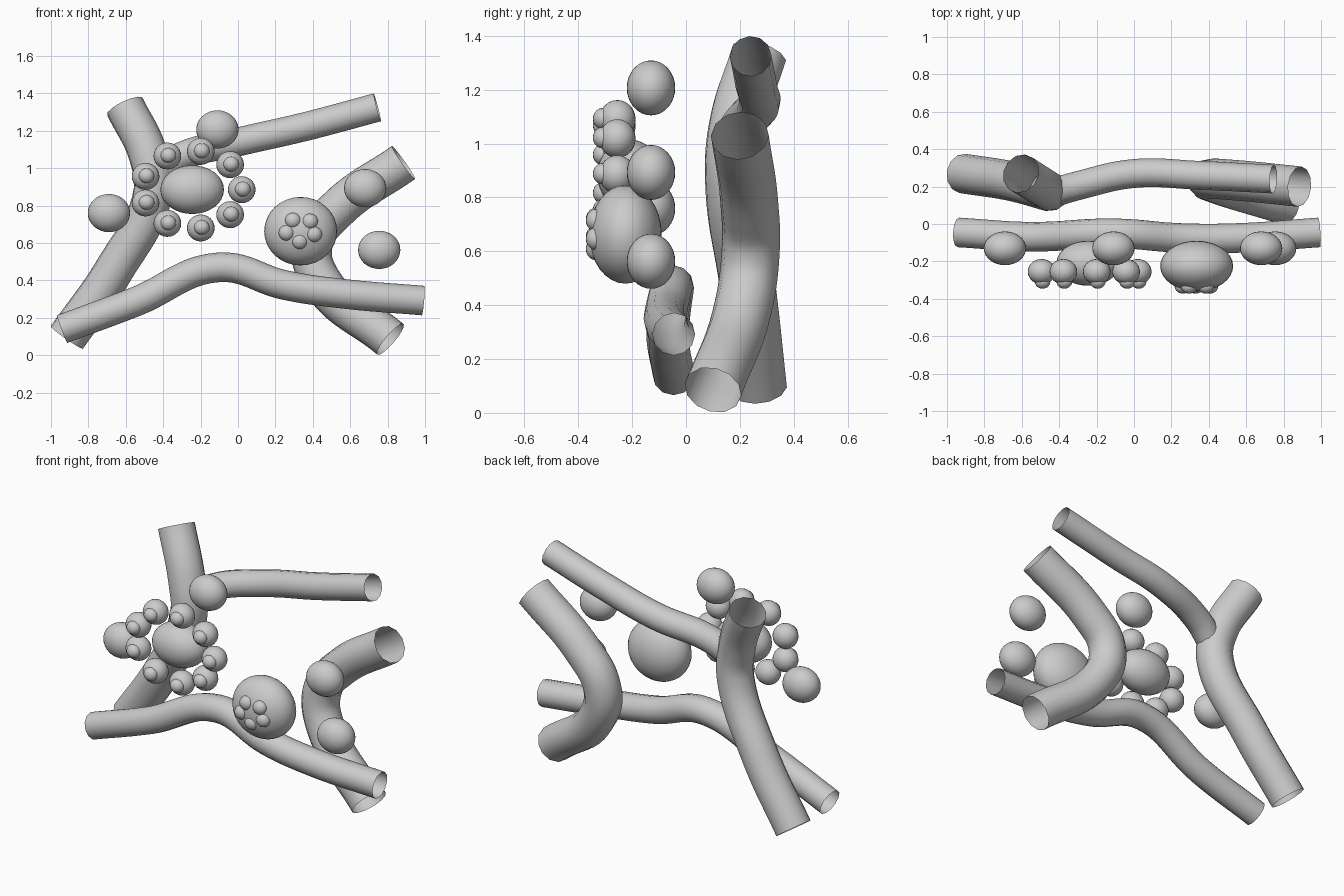
import bpy
from math import sin, cos, radians

cube = bpy.data.objects.get("Cube")
if cube:
    bpy.data.objects.remove(cube, do_unlink=True)

grey = bpy.data.materials.new("plain_grey")
grey.use_nodes = True
grey.diffuse_color = (0.6, 0.6, 0.6, 1)
grey.node_tree.nodes["Principled BSDF"].inputs["Base Color"].default_value = grey.diffuse_color


def ball(name, centre, radii, segments=32):
    """Smooth squashed sphere with its poles up and down."""
    bpy.ops.mesh.primitive_uv_sphere_add(segments=segments, ring_count=segments // 2,
                                         radius=1, location=centre)
    ob = bpy.context.object
    ob.name = name
    ob.scale = radii
    ob.data.materials.append(grey)
    bpy.ops.object.shade_smooth()
    return ob


def branch(name, radius, points):
    """Open-ended tube swept along a smooth path."""
    curve = bpy.data.curves.new(name, "CURVE")
    curve.dimensions = "3D"
    curve.bevel_depth = radius
    curve.bevel_resolution = 4
    curve.resolution_u = 10
    spline = curve.splines.new("BEZIER")
    spline.bezier_points.add(len(points) - 1)
    for bp, co in zip(spline.bezier_points, points):
        bp.co = co
        bp.handle_left_type = bp.handle_right_type = "AUTO"
    ob = bpy.data.objects.new(name, curve)
    bpy.context.collection.objects.link(ob)
    curve.materials.append(grey)
    bpy.ops.object.select_all(action="DESELECT")
    ob.select_set(True)
    bpy.context.view_layer.objects.active = ob
    bpy.ops.object.convert(target="MESH")
    bpy.ops.object.shade_smooth_by_angle(angle=radians(50))


# Branches
branch("main_branch", 0.106, [(-0.915, 0.27, 0.095), (-0.66, 0.23, 0.46),
                              (-0.455, 0.175, 0.87), (-0.48, 0.19, 1.07), (-0.605, 0.27, 1.33)])
branch("upper_twig", 0.077, [(-0.42, 0.17, 0.99), (-0.3, 0.205, 1.065), (0.0, 0.27, 1.14),
                             (0.35, 0.26, 1.22), (0.745, 0.24, 1.325)])
branch("bent_branch", 0.108, [(0.885, 0.2, 1.03), (0.53, 0.235, 0.78), (0.4, 0.24, 0.6),
                              (0.44, 0.215, 0.405), (0.815, 0.1, 0.085)])
branch("front_branch", 0.079, [(-0.94, -0.045, 0.14), (-0.55, -0.068, 0.285),
                               (-0.1, -0.05, 0.47), (0.25, -0.075, 0.375),
                               (0.55, -0.075, 0.33), (0.99, -0.045, 0.292)])

# Wide blossom: centre, ring of petals, each with a small tip
cx, cz = -0.245, 0.885
ball("blossom_centre", (cx, -0.21, cz), (0.17, 0.12, 0.13))
for i in range(9):
    a = radians(40 * i)
    x, z = cx + 0.265 * cos(a), cz + 0.208 * sin(a)
    ball(f"blossom_petal_{i + 1}", (x, -0.255, z), (0.074, 0.068, 0.072), 24)
    ball(f"blossom_tip_{i + 1}", (x + 0.005, -0.308, z + 0.003), (0.042, 0.038, 0.04), 20)

# Large round bud with a cluster of seeds on its front
bx, bz = 0.335, 0.663
ball("large_bud", (bx, -0.225, bz), (0.195, 0.135, 0.183))
for i in range(5):
    a = radians(50 + 72 * i)
    ball(f"bud_seed_{i + 1}", (bx + 0.077 * cos(a), -0.335, bz + 0.006 + 0.06 * sin(a)),
         (0.043, 0.037, 0.042), 20)

# Loose berries
for i, (x, z) in enumerate([(-0.69, 0.76), (-0.11, 1.207), (0.68, 0.893), (0.755, 0.563)]):
    ball(f"berry_{i + 1}", (x, -0.13, z), (0.113, 0.09, 0.102))
